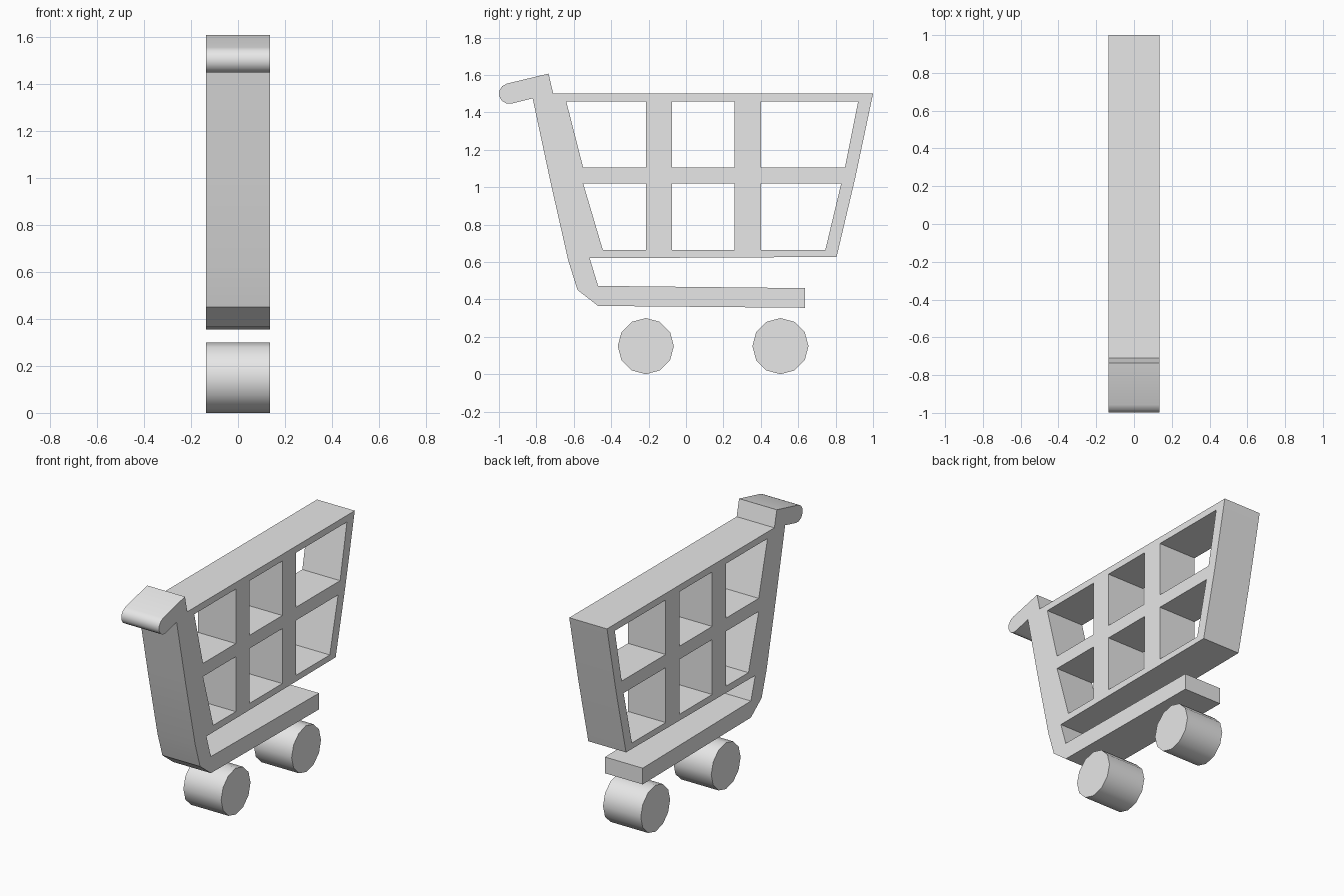
import bpy
import bmesh
from math import cos, sin, radians
from mathutils import Matrix, Vector

HALF_WIDTH = 0.135

if "Cube" in bpy.data.objects:
    bpy.data.objects.remove(bpy.data.objects["Cube"])

grey = bpy.data.materials.new("light grey")
grey.use_nodes = True
grey.diffuse_color = (0.8, 0.8, 0.8, 1)
grey.node_tree.nodes["Principled BSDF"].inputs["Base Color"].default_value = (0.8, 0.8, 0.8, 1)

# Maps a flat (y, z) drawing onto the side plane, with its thickness along x
SIDE = Matrix(((0, 0, 1, 0), (1, 0, 0, 0), (0, 1, 0, 0), (0, 0, 0, 1)))


def extrude_loops(name, loops):
    """Extrude an outline, with any holes, symmetrically across x."""
    curve = bpy.data.curves.new(name + "_profile", "CURVE")
    curve.dimensions = "2D"
    curve.fill_mode = "BOTH"
    curve.extrude = HALF_WIDTH
    for loop in loops:
        spline = curve.splines.new("POLY")
        spline.points.add(len(loop) - 1)
        for point, (y, z) in zip(spline.points, loop):
            point.co = (y, z, 0, 1)
        spline.use_cyclic_u = True
    helper = bpy.data.objects.new(name + "_profile", curve)
    bpy.context.scene.collection.objects.link(helper)
    graph = bpy.context.evaluated_depsgraph_get()
    mesh = bpy.data.meshes.new_from_object(helper.evaluated_get(graph))
    bpy.data.objects.remove(helper)

    bm = bmesh.new()
    bm.from_mesh(mesh)
    bmesh.ops.remove_doubles(bm, verts=bm.verts, dist=0.0005)
    bmesh.ops.transform(bm, matrix=SIDE, verts=bm.verts)
    bmesh.ops.recalc_face_normals(bm, faces=bm.faces)
    bm.to_mesh(mesh)
    bm.free()
    mesh.name = name
    return finish(name, mesh)


def finish(name, mesh):
    mesh.materials.clear()
    mesh.materials.append(grey)
    obj = bpy.data.objects.new(name, mesh)
    bpy.context.scene.collection.objects.link(obj)
    bpy.ops.object.select_all(action="DESELECT")
    obj.select_set(True)
    bpy.context.view_layer.objects.active = obj
    bpy.ops.object.shade_smooth_by_angle(angle=radians(33))
    return obj


# Cart frame: rounded grip, rear post, lower rail and basket in one outline
grip = [(-0.945 + 0.055 * cos(radians(a)), 1.5 + 0.055 * sin(radians(a)))
        for a in range(103, 284, 30)]
outline = [(-0.735, 1.607)] + grip + [
    (-0.82, 1.475), (-0.725, 1.03), (-0.63, 0.61), (-0.58, 0.45), (-0.47, 0.365),
    (0.635, 0.355), (0.635, 0.46), (-0.47, 0.472), (-0.515, 0.62),
    (0.805, 0.627), (0.905, 1.05), (1.0, 1.5), (-0.71, 1.5)]

# Basket openings: each row gives heights and the slanted end positions
holes = []
for low, high, back_low, back_high, front_low, front_high in (
        (0.665, 1.02, -0.445, -0.55, 0.745, 0.83),
        (1.105, 1.457, -0.55, -0.64, 0.85, 0.92)):
    for a_low, a_high, b_low, b_high in (
            (back_low, back_high, -0.215, -0.215),
            (-0.075, -0.075, 0.26, 0.26),
            (0.4, 0.4, front_low, front_high)):
        holes.append([(a_low, low), (b_low, low), (b_high, high), (a_high, high)])

extrude_loops("cart_frame", [outline] + holes)

# Wheels: wide twelve-sided rollers
for name, y in (("front_wheel", -0.215), ("back_wheel", 0.505)):
    bm = bmesh.new()
    bmesh.ops.create_cone(bm, cap_ends=True, segments=12, radius1=0.15,
                          radius2=0.15, depth=2 * HALF_WIDTH)
    bmesh.ops.transform(bm, matrix=Matrix.Translation(Vector((0, y, 0.15))) @ SIDE,
                        verts=bm.verts)
    mesh = bpy.data.meshes.new(name)
    bm.to_mesh(mesh)
    bm.free()
    finish(name, mesh)
